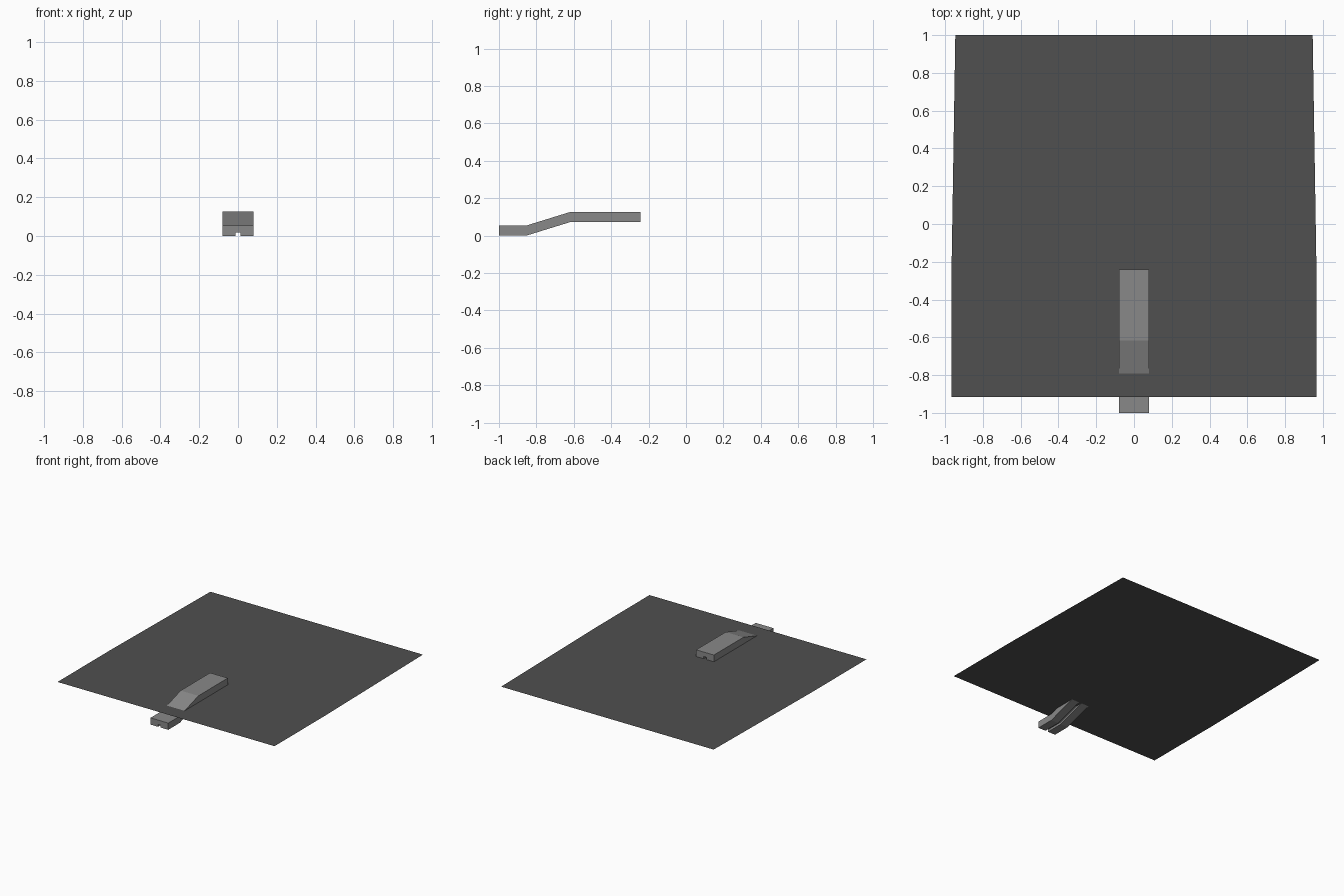
import bpy, bmesh

if "Cube" in bpy.data.objects:
    bpy.data.objects.remove(bpy.data.objects["Cube"])

def finish(name, bm):
    bmesh.ops.recalc_face_normals(bm, faces=bm.faces)
    me = bpy.data.meshes.new(name)
    bm.to_mesh(me)
    bm.free()
    ob = bpy.data.objects.new(name, me)
    bpy.context.collection.objects.link(ob)
    return ob

def grey(ob, v):
    m = bpy.data.materials.new(ob.name + "_grey")
    m.diffuse_color = (v, v, v, 1)
    m.use_nodes = True
    m.node_tree.nodes["Principled BSDF"].inputs["Base Color"].default_value = m.diffuse_color
    ob.data.materials.append(m)

BAR = 0.079      # half width of the bar and of the plate notch
PLATE_Z = 0.073

# thin plate: wider at the front, with a notch where the bar dips under it
half = [(BAR, -0.77), (BAR, -0.915), (0.966, -0.915), (0.966, -0.24),
        (0.946, -0.24), (0.946, 1.0)]
outline = half + [(-x, y) for x, y in reversed(half)]
bm = bmesh.new()
bm.faces.new([bm.verts.new((x, y, PLATE_Z)) for x, y in outline])
bmesh.ops.triangulate(bm, faces=bm.faces)
plate = finish("plate", bm)
grey(plate, 0.08)

# cranked bar: section with a small groove underneath, lofted along its length
G, GH, H = 0.012, 0.018, 0.054
section = [(-BAR, 0), (-BAR, H), (BAR, H), (BAR, 0),
           (G, 0), (G, GH), (-G, GH), (-G, 0)]
path = [(-1.0, 0.0), (-0.853, 0.0), (-0.617, PLATE_Z), (-0.242, PLATE_Z)]
bm = bmesh.new()
rings = [[bm.verts.new((x, y, z + dz)) for x, dz in section] for y, z in path]
n = len(section)
for a, b in zip(rings, rings[1:]):
    for i in range(n):
        j = (i + 1) % n
        bm.faces.new((a[i], a[j], b[j], b[i]))
bm.faces.new(rings[0])
bm.faces.new(rings[-1])
bar = finish("cranked_bar", bm)
grey(bar, 0.25)
